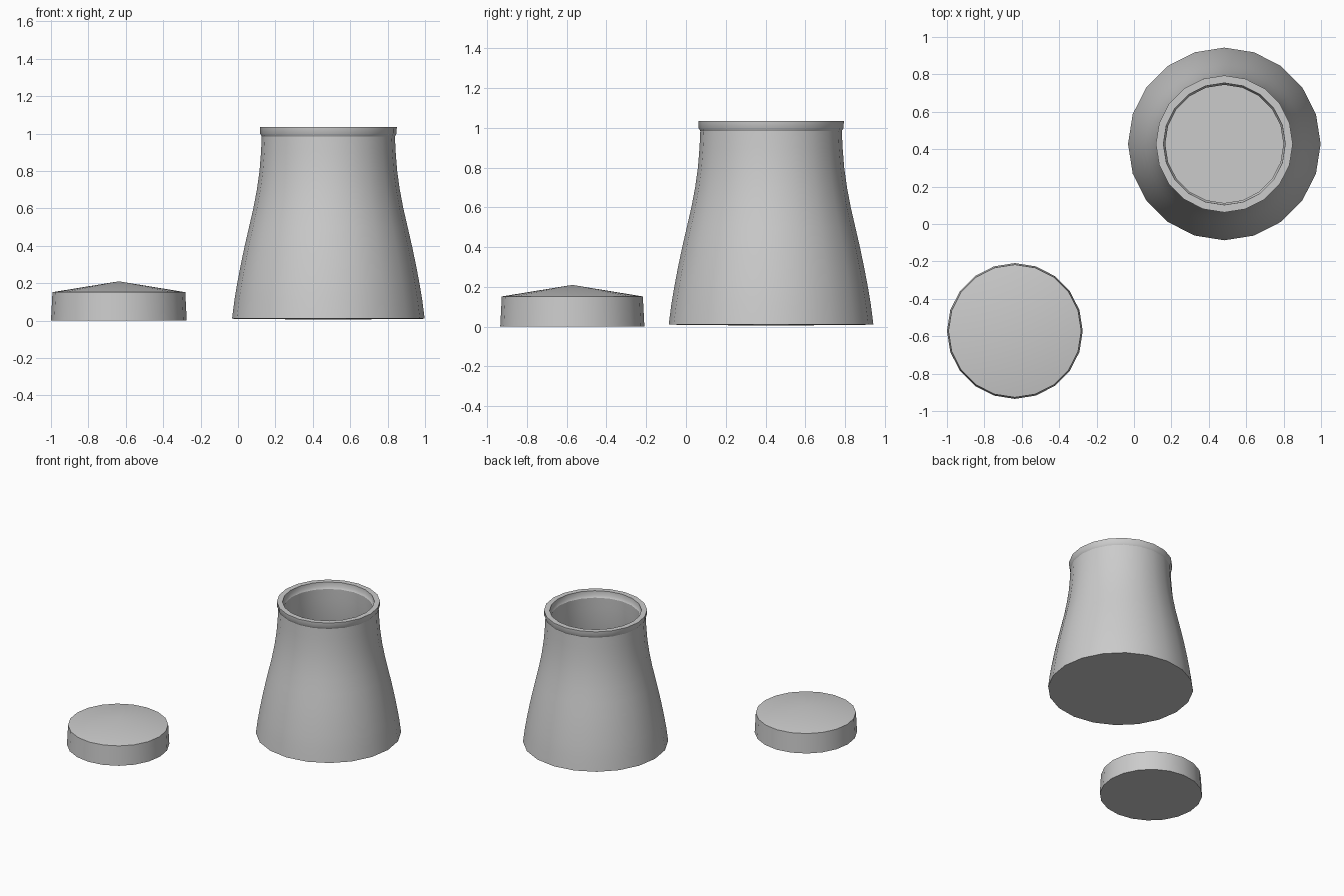
import bpy, bmesh
from math import cos, sin, tau, radians

if "Cube" in bpy.data.objects:
    bpy.data.objects.remove(bpy.data.objects["Cube"])

SIDES = 20


def lathe(name, profile, centre):
    """Spin a closed (radius, z) profile; radius 0 gives a single pole vertex."""
    bm = bmesh.new()
    rings = []
    for r, z in profile:
        if r == 0:
            rings.append([bm.verts.new((0, 0, z))] * SIDES)
        else:
            rings.append([bm.verts.new((r * cos(tau * i / SIDES), r * sin(tau * i / SIDES), z))
                          for i in range(SIDES)])
    for a, b in zip(rings, rings[1:]):
        for i in range(SIDES):
            j = (i + 1) % SIDES
            bm.faces.new(dict.fromkeys((a[i], a[j], b[j], b[i])))
    bmesh.ops.recalc_face_normals(bm, faces=bm.faces)
    mesh = bpy.data.meshes.new(name)
    bm.to_mesh(mesh)
    bm.free()
    obj = bpy.data.objects.new(name, mesh)
    obj.location = centre
    bpy.context.collection.objects.link(obj)
    bpy.ops.object.select_all(action='DESELECT')
    obj.select_set(True)
    bpy.context.view_layer.objects.active = obj
    bpy.ops.object.shade_smooth_by_angle(angle=radians(30))
    return obj


# Jar: flared outer wall, thick rim, hollow inside following the outer curve
outer = [(0.515, 0.01), (0.502, 0.11), (0.487, 0.20), (0.468, 0.30), (0.447, 0.40),
         (0.424, 0.50), (0.401, 0.60), (0.382, 0.70), (0.368, 0.80), (0.360, 0.90),
         (0.356, 0.985), (0.365, 1.0), (0.366, 1.035)]
inner = [(r - 0.040, z) for r, z in reversed(outer[1:])]
jar = [(0, 0.005)] + outer + inner + [(0.472, 0.05), (0, 0.05)]
lathe("jar", jar, (0.483, 0.428, 0))

# Lid: slightly tapered disc with a shallow conical top
lathe("lid", [(0, 0), (0.363, 0), (0.355, 0.152), (0, 0.21)], (-0.637, -0.572, 0))
